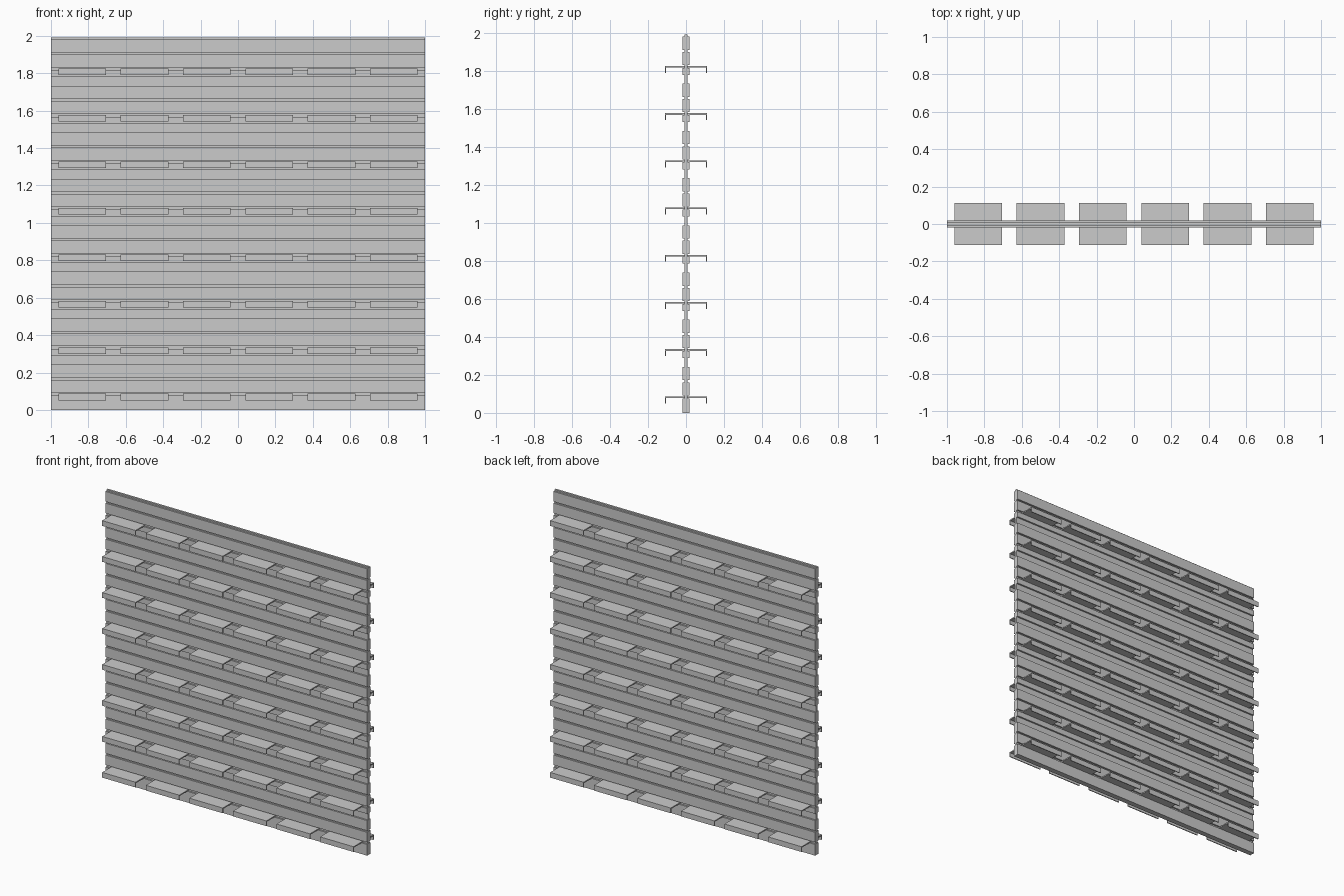
import bpy, bmesh
from mathutils import Vector

if "Cube" in bpy.data.objects:
    bpy.data.objects.remove(bpy.data.objects["Cube"])

PITCH = 0.2484   # vertical repeat of the panel
ROWS = 8


def prism_x(name, profile, x0, x1):
    """Extrude a closed (y, z) profile along x."""
    bm = bmesh.new()
    face = bm.faces.new([bm.verts.new((x0, y, z)) for y, z in profile])
    ext = bmesh.ops.extrude_face_region(bm, geom=[face])
    moved = [v for v in ext["geom"] if isinstance(v, bmesh.types.BMVert)]
    bmesh.ops.translate(bm, verts=moved, vec=Vector((x1 - x0, 0, 0)))
    bmesh.ops.recalc_face_normals(bm, faces=bm.faces)
    mesh = bpy.data.meshes.new(name)
    bm.to_mesh(mesh)
    bm.free()
    obj = bpy.data.objects.new(name, mesh)
    bpy.context.collection.objects.link(obj)
    return obj


# Wall panel: one stepped half profile, thin in the grooves, mirrored in y
CORE, FACE = 0.007, 0.0185
bands = []
for r in range(ROWS):
    o = r * PITCH
    bands += [(0.0 if r == 0 else o + 0.04, o + 0.077),   # below shelf slot
              (o + 0.092, o + 0.161),                     # above shelf slot
              (o + 0.172, o + 0.242)]                     # plain slat
half = []
for z0, z1 in bands:
    half += [(CORE, z0), (FACE, z0), (FACE, z1), (CORE, z1)]
half = half[1:] + [(CORE, 1.99)]
profile = half + [(-y, z) for y, z in reversed(half)]
prism_x("slat_panel", profile, -1, 1)

# Shelves: thin plates with a downturned lip, hooked into the slots
T, DEPTH, DROP, WIDTH = 0.008, 0.111, 0.036, 0.255
CENTERS = [(i - 2.5) * 0.333 for i in range(6)]
for r in range(ROWS):
    top = r * PITCH + 0.0865
    for side, label in ((-1, "front"), (1, "back")):
        section = [(side * y, z) for y, z in (
            (CORE, top), (DEPTH, top), (DEPTH, top - DROP),
            (DEPTH - T * 0.75, top - DROP), (DEPTH - T * 0.75, top - T),
            (CORE, top - T))]
        for i, x in enumerate(CENTERS):
            prism_x(f"{label}_shelf_{r + 1}_{i + 1}", section,
                    x - WIDTH / 2, x + WIDTH / 2)
